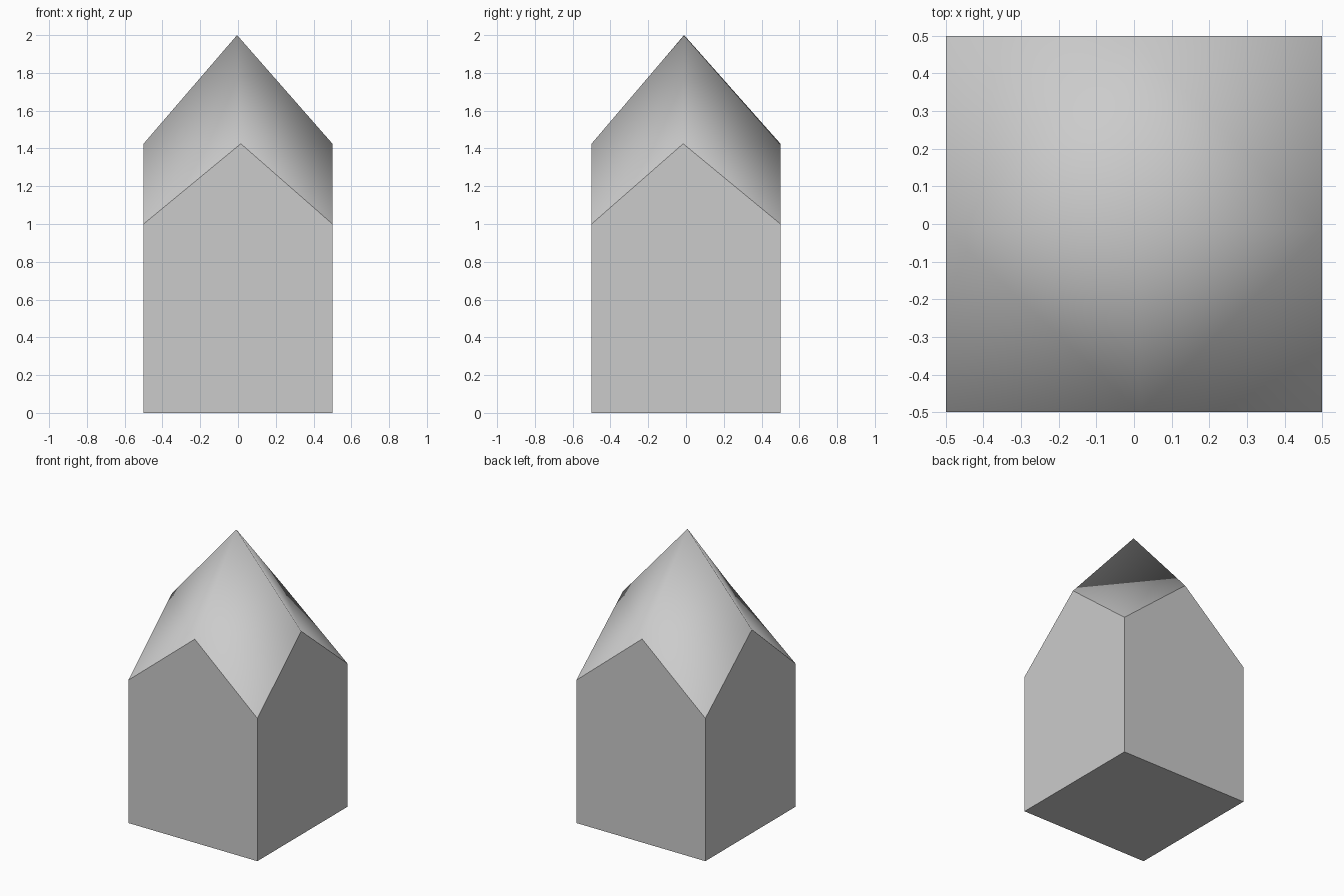
import bpy

if "Cube" in bpy.data.objects:
    bpy.data.objects.remove(bpy.data.objects["Cube"])

H = 0.5                      # half width
EAVE, PEAK, APEX = 1.0, 1.425, 2.0

# Shared outline: corners and gable peaks, alternating around the block
corners = [(-H, -H), (H, -H), (H, H), (-H, H)]
peaks = [(0.015, -H), (H, -0.015), (-0.01, H), (-H, -0.015)]


def make_object(name, verts, faces, smooth=False):
    mesh = bpy.data.meshes.new(name)
    mesh.from_pydata(verts, [], faces)
    for poly in mesh.polygons:
        poly.use_smooth = smooth
    obj = bpy.data.objects.new(name, mesh)
    bpy.context.collection.objects.link(obj)
    return obj


# Four gabled walls and a closed base, flat shaded
verts = [(x, y, 0) for x, y in corners]
verts += [(x, y, EAVE) for x, y in corners]
verts += [(x, y, PEAK) for x, y in peaks]
faces = [(3, 2, 1, 0)]
for i in range(4):
    j = (i + 1) % 4
    faces.append((i, j, 4 + j, 8 + i, 4 + i))
make_object("gabled_walls", verts, faces)

# Pointed roof: per corner, one facet below the fold and one up to the apex
verts = [(x, y, EAVE) for x, y in corners]
verts += [(x, y, PEAK) for x, y in peaks]
verts.append((-0.005, -0.01, APEX))
faces = []
for i in range(4):
    before, after = 4 + (i - 1) % 4, 4 + i
    faces += [(before, i, after), (before, after, 8)]
make_object("pointed_roof", verts, faces, smooth=True)
